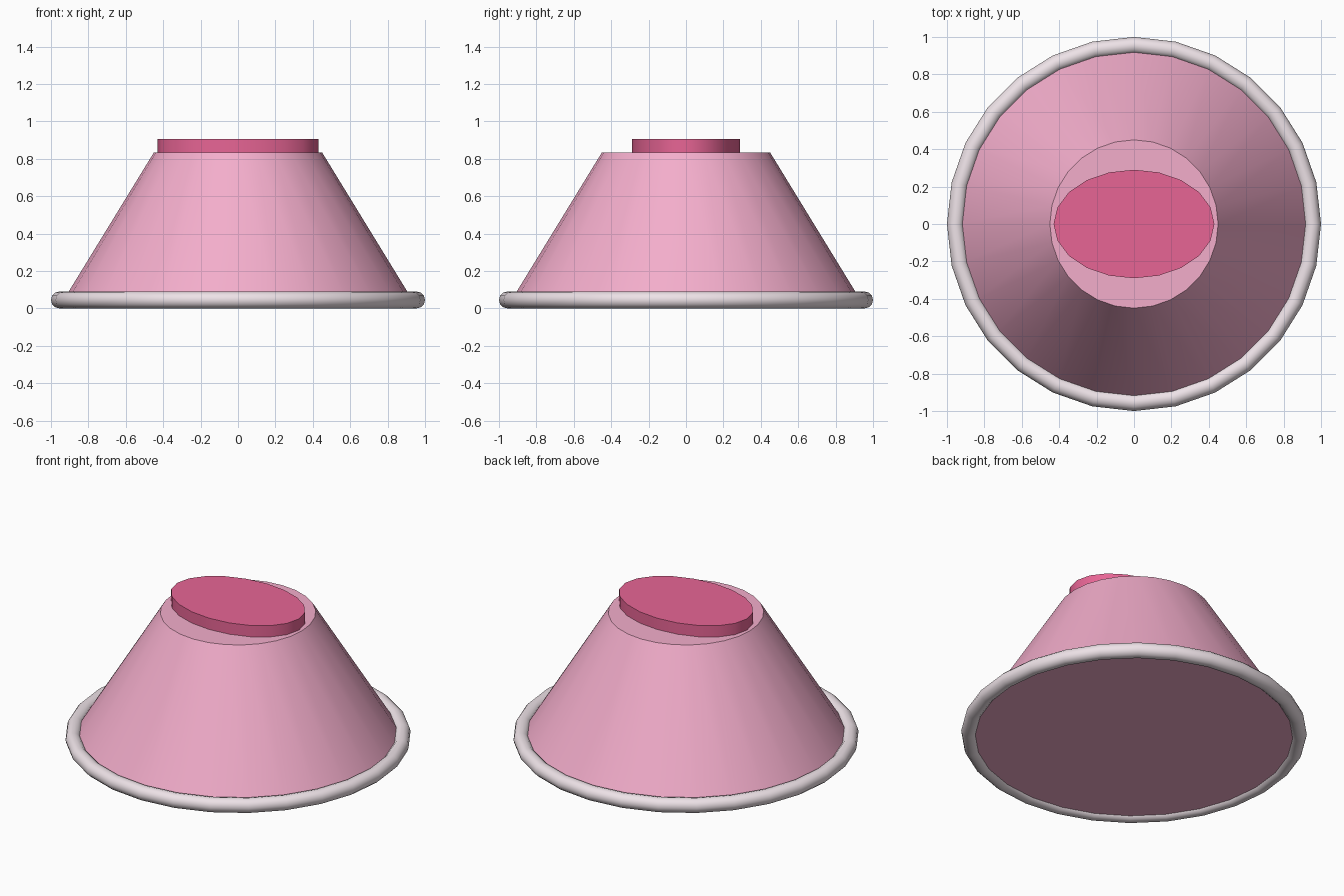
import bpy, math

if "Cube" in bpy.data.objects:
    bpy.data.objects.remove(bpy.data.objects["Cube"])


def paint(obj, name, color):
    mat = bpy.data.materials.new(name)
    mat.diffuse_color = (*color, 1)
    mat.use_nodes = True
    mat.node_tree.nodes["Principled BSDF"].inputs["Base Color"].default_value = mat.diffuse_color
    obj.data.materials.append(mat)
    bpy.ops.object.shade_smooth_by_angle(angle=math.radians(40))


def frustum(name, sides, r_bottom, r_top, z0, z1, color, squash=1.0):
    bpy.ops.mesh.primitive_cone_add(vertices=sides, radius1=r_bottom, radius2=r_top,
                                    depth=z1 - z0, location=(0, 0, (z0 + z1) / 2))
    obj = bpy.context.object
    obj.name = name
    obj.scale.y = squash
    bpy.ops.object.transform_apply(location=False, rotation=False, scale=True)
    paint(obj, name + "_color", color)
    return obj


# Tapered body
frustum("tapered_body", 28, 0.948, 0.45, 0.02, 0.833, (0.90, 0.42, 0.60))

# Oval cap on top
frustum("oval_cap", 20, 0.43, 0.43, 0.815, 0.905, (0.80, 0.13, 0.30), 0.29 / 0.43)

# Rounded base rim
bpy.ops.mesh.primitive_torus_add(major_segments=28, minor_segments=12,
                                 major_radius=0.955, minor_radius=0.045,
                                 location=(0, 0, 0.045))
rim = bpy.context.object
rim.name = "base_rim"
paint(rim, "rim_color", (0.85, 0.76, 0.80))
